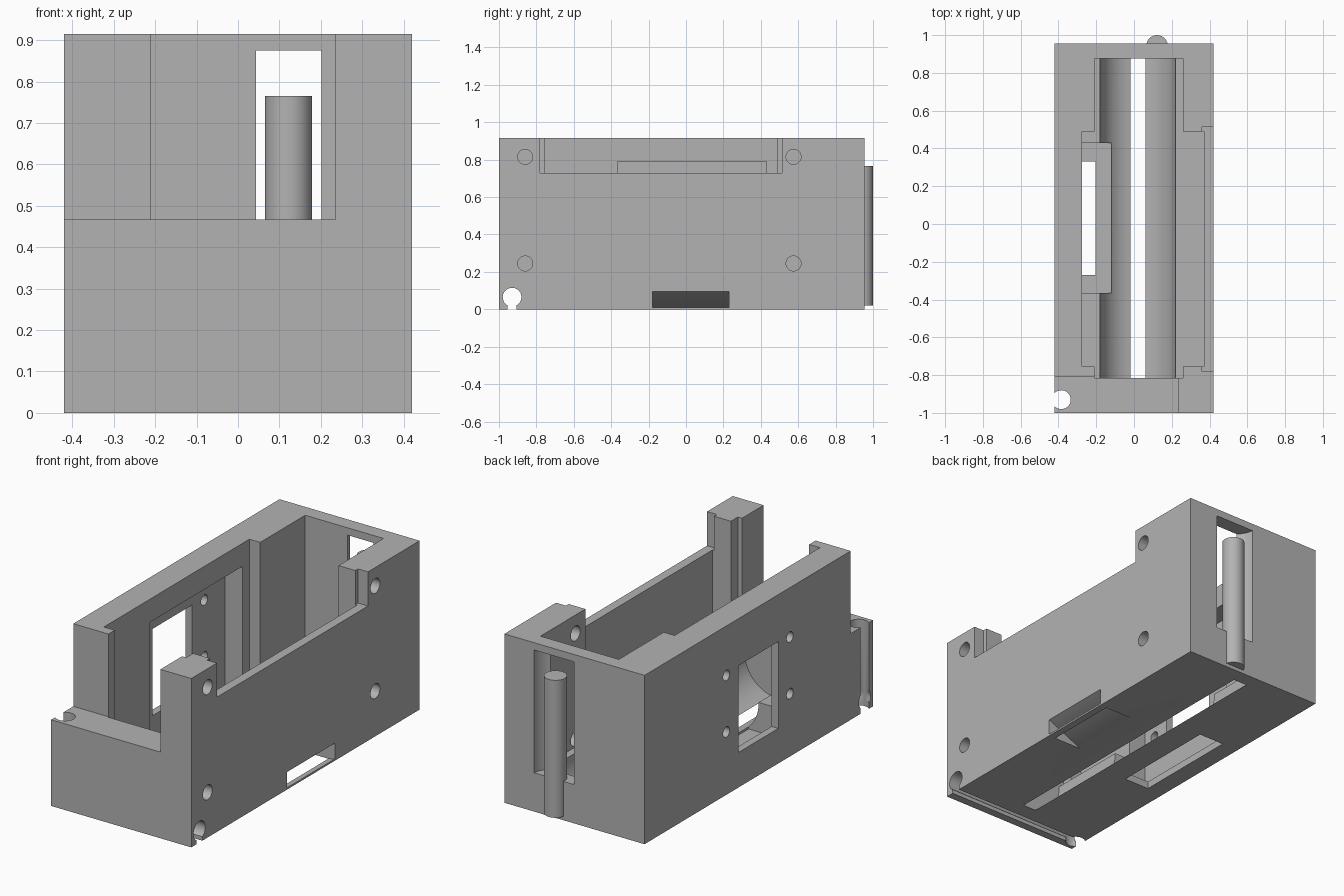
import bpy, bmesh, math
from mathutils import Matrix

cube = bpy.data.objects.get("Cube")
if cube:
    bpy.data.objects.remove(cube, do_unlink=True)

grey = bpy.data.materials.new("matte_grey")
grey.use_nodes = True
COLOR = (0.45, 0.45, 0.45, 1)
grey.diffuse_color = COLOR
grey.node_tree.nodes["Principled BSDF"].inputs["Base Color"].default_value = COLOR


def add_object(name, bm):
    bmesh.ops.recalc_face_normals(bm, faces=bm.faces)
    mesh = bpy.data.meshes.new(name)
    bm.to_mesh(mesh)
    bm.free()
    mesh.materials.append(grey)
    obj = bpy.data.objects.new(name, mesh)
    bpy.context.scene.collection.objects.link(obj)
    return obj


def box(name, xs, ys, zs):
    bm = bmesh.new()
    bmesh.ops.create_cube(bm, size=1)
    for v in bm.verts:
        v.co = [r[0] if c < 0 else r[1] for c, r in zip(v.co, (xs, ys, zs))]
    return add_object(name, bm)


def rod(name, axis, a, b, radius, span, sides=48):
    """Cylinder along an axis; a and b are the other two coordinates in order."""
    bm = bmesh.new()
    bmesh.ops.create_cone(bm, cap_ends=True, segments=sides, radius1=radius,
                          radius2=radius, depth=span[1] - span[0])
    mid = sum(span) / 2
    turn = {"x": Matrix.Rotation(math.pi / 2, 4, "Y"),
            "y": Matrix.Rotation(math.pi / 2, 4, "X"), "z": Matrix()}[axis]
    place = {"x": (mid, a, b), "y": (a, mid, b), "z": (a, b, mid)}[axis]
    bmesh.ops.transform(bm, matrix=Matrix.Translation(place) @ turn, verts=bm.verts)
    return add_object(name, bm)


def prism(name, profile, ys):
    """Extrude an x-z profile along y."""
    bm = bmesh.new()
    face = bm.faces.new([bm.verts.new((x, ys[0], z)) for x, z in profile])
    ext = bmesh.ops.extrude_face_region(bm, geom=[face])
    verts = [g for g in ext["geom"] if isinstance(g, bmesh.types.BMVert)]
    bmesh.ops.translate(bm, vec=(0, ys[1] - ys[0], 0), verts=verts)
    return add_object(name, bm)


def carve(obj, cutters):
    for c in cutters:
        c.hide_render = True
        mod = obj.modifiers.new("cut", "BOOLEAN")
        mod.operation, mod.solver, mod.object = "DIFFERENCE", "EXACT", c
    bpy.context.view_layer.update()
    graph = bpy.context.evaluated_depsgraph_get()
    result = bpy.data.meshes.new_from_object(obj.evaluated_get(graph))
    obj.modifiers.clear()
    obj.data = result
    for c in cutters:
        bpy.data.objects.remove(c, do_unlink=True)


FLOOR, TOP = 0.2, 1.1
housing = box("housing", (-0.42, 0.42), (-1, 0.955), (0, 0.915))
cuts = [
    # main cavity, wide middle and rounded trough with open bottom slot
    box("cavity", (-0.21, 0.26), (-0.815, 0.875), (FLOOR, TOP)),
    box("wide_cavity", (-0.275, 0.37), (-0.755, 0.49), (FLOOR, TOP)),
    rod("trough", "y", 0.02, 0.196, 0.2, (-0.815, 0.875), 64),
    # low front wall and lowered side wall
    box("front_step", (-0.6, 0.235), (-1.2, -0.81), (0.467, TOP)),
    box("side_step", (0.36, 0.6), (-0.78, 0.513), (0.73, TOP)),
    # recess inside the -x wall, its window and floor opening
    box("recess", (-0.38, -0.12), (-0.365, 0.43), (0.04, 0.79)),
    box("window", (-0.6, -0.3), (-0.19, 0.15), (0.19, 0.66)),
    prism("floor_opening", [(-0.32, -0.01), (-0.16, -0.01), (-0.22, 0.06),
                            (-0.32, 0.06)], (-0.27, 0.33)),
    # sloping slot from the +x side to the underside
    prism("sloped_slot", [(0.46, 0.02), (0.46, 0.115), (0.42, 0.095), (0.21, 0),
                          (0.2, -0.01), (0.34, -0.01), (0.38, 0)], (-0.18, 0.23)),
    # rear channel behind the standing pin
    rod("rear_channel", "z", 0.122, 0.965, 0.12, (0.21, 0.875)),
    # keyhole cable grooves along the bottom and up the corner
    rod("groove", "x", -0.93, 0.065, 0.05, (-0.6, 0.6), 32),
    box("groove_mouth", (-0.6, 0.6), (-0.955, -0.905), (-0.1, 0.065)),
    rod("riser", "z", -0.385, -0.93, 0.05, (-0.1, 0.6), 32),
    box("riser_mouth", (-0.6, -0.385), (-0.955, -0.905), (-0.1, 0.6)),
]
# side screw holes
for y in (-0.86, 0.575):
    for z in (0.245, 0.815):
        cuts.append(rod("side_hole", "x", y, z, 0.04, (0.25, 0.6), 32))
# window screw holes
for y in (-0.29, 0.254):
    for z in (0.34, 0.647):
        cuts.append(rod("window_hole", "x", y, z, 0.028, (-0.6, -0.3), 32))
carve(housing, cuts)

# standing rear pin
pin = rod("rear_pin", "z", 0.122, 0.943, 0.057, (0.02, 0.765))

bpy.ops.object.select_all(action="DESELECT")
for obj in (housing, pin):
    obj.select_set(True)
bpy.context.view_layer.objects.active = housing
bpy.ops.object.shade_smooth_by_angle(angle=math.radians(30))
